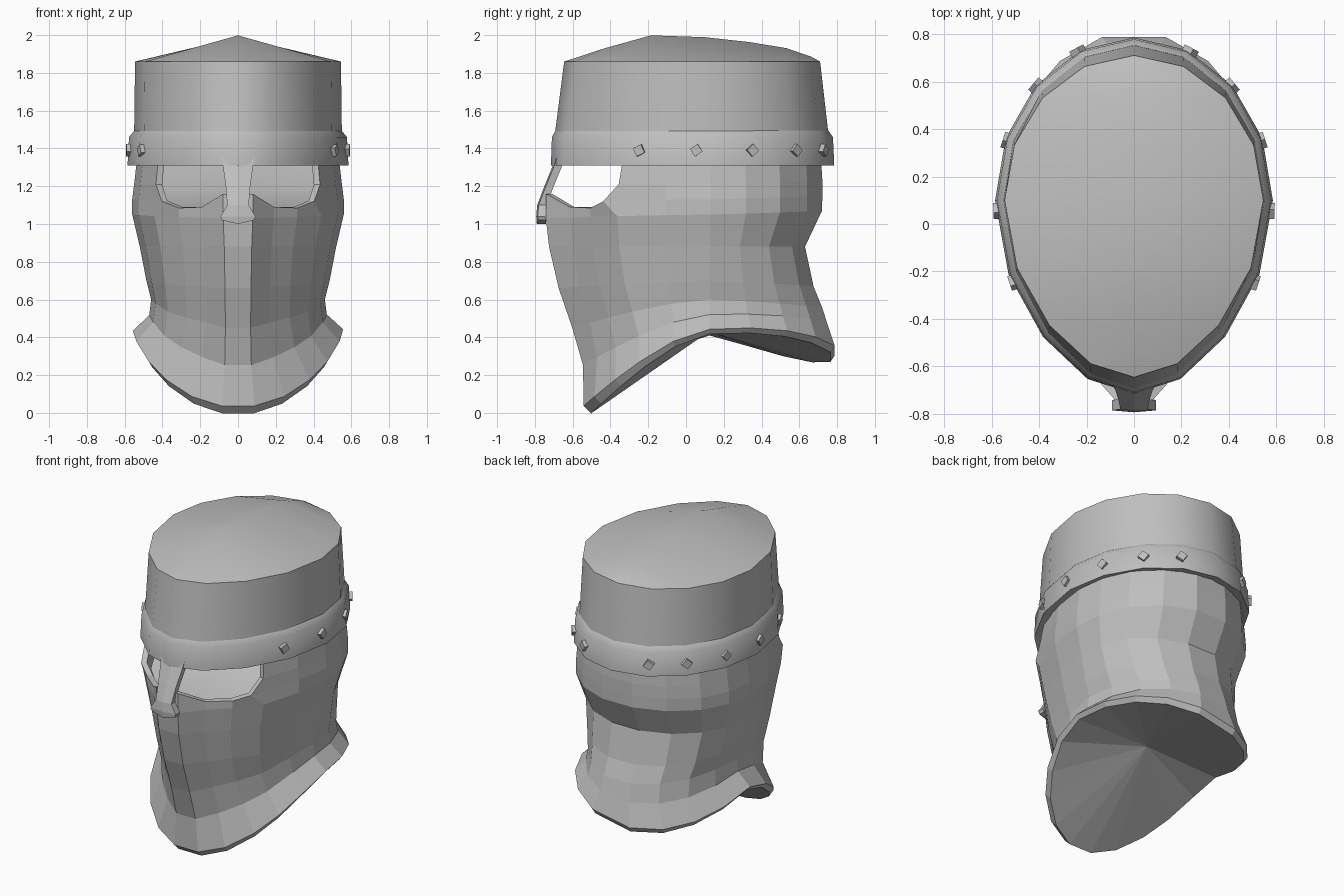
import bpy, bmesh, math
from mathutils import Matrix, Vector

if "Cube" in bpy.data.objects:
    bpy.data.objects.remove(bpy.data.objects["Cube"])

steel = bpy.data.materials.new("plain_grey_steel")
steel.use_nodes = True
grey = (0.52, 0.52, 0.52, 1)
steel.diffuse_color = grey
steel.node_tree.nodes["Principled BSDF"].inputs["Base Color"].default_value = grey

MID = 0.1  # y of the widest section


def finish(name, bm, smooth=0):
    bmesh.ops.recalc_face_normals(bm, faces=bm.faces)
    mesh = bpy.data.meshes.new(name)
    bm.to_mesh(mesh)
    bm.free()
    mesh.materials.append(steel)
    ob = bpy.data.objects.new(name, mesh)
    bpy.context.collection.objects.link(ob)
    if smooth:
        bpy.ops.object.select_all(action='DESELECT')
        ob.select_set(True)
        bpy.context.view_layer.objects.active = ob
        bpy.ops.object.shade_smooth_by_angle(angle=math.radians(smooth))
    return ob


def loft(bm, rings, skip=lambda row, col: False, closed=False):
    rows = [[bm.verts.new(p) for p in ring] for ring in rings]
    n = len(rows[0])
    for r in range(len(rows) if closed else len(rows) - 1):
        a, b = rows[r], rows[(r + 1) % len(rows)]
        for c in range(n):
            if not skip(r, c):
                d = (c + 1) % n
                bm.faces.new((a[c], a[d], b[d], b[c]))
    return rows


def place(u, v, w, front, back):
    return u * w, MID + (v * (back - MID) if v > 0 else -v * (front - MID))


def pinch(u, v):
    return u * (1 - 0.15 * v * v) if v < 0 else u


def oval(z, w, front, back, n=16):
    ring = []
    for i in range(n):
        a = math.tau * i / n
        u, v = math.sin(a), -math.cos(a)
        ring.append((*place(pinch(u, v), v, w, front, back), z))
    return ring


# Cap: tapered wall with a roof rising to a curved ridge
bm = bmesh.new()
rows = loft(bm, [oval(1.47, .55, -.695, .755), oval(1.86, .545, -.645, .71)])
edge = rows[1]
ridge_line = [(-.645, 1.86), (-.37, 1.95), (-.18, 2.0), (.2, 1.985), (.6, 1.92), (.71, 1.86)]


def ridge_height(y):
    for (y0, z0), (y1, z1) in zip(ridge_line, ridge_line[1:]):
        if y <= y1:
            return z0 + (z1 - z0) * (y - y0) / (y1 - y0)
    return ridge_line[-1][1]


half = len(edge) // 2
ridge = [edge[0]]
for i in range(1, half):
    y = edge[i].co.y
    ridge.append(bm.verts.new((0, y, ridge_height(y))))
ridge.append(edge[half])
for i in range(half):
    for side in (1, -1):
        loop = [edge[side * i], edge[side * (i + 1)], ridge[i + 1], ridge[i]]
        bm.faces.new(list(dict.fromkeys(loop)))
finish("cap", bm, 45)

# Brow band
bm = bmesh.new()
loft(bm, [oval(1.32, .53, -.67, .73), oval(1.31, .585, -.715, .785),
          oval(1.46, .577, -.71, .778), oval(1.495, .548, -.69, .753),
          oval(1.46, .53, -.67, .73)], closed=True)
finish("brow_band", bm, 36)

# Diamond studs around the band
bm = bmesh.new()
for k, y in enumerate((-.245, .055, .35, .58, .725)):
    depth = .685 if y > MID else .815
    v = (y - MID) / depth
    u = math.sqrt(1 - v * v)
    x = pinch(u, v) * .575
    for side in (1, -1):
        normal = Vector((side * x / .33, (y - MID) / depth ** 2, 0)).normalized()
        turn = normal.to_track_quat('X', 'Z').to_matrix().to_4x4()
        spin = Matrix.Rotation(math.radians(25 + 8 * k), 4, 'X')
        spot = Matrix.Translation(Vector((side * x, y, 1.39)) - normal * .006)
        bmesh.ops.create_cube(bm, size=.048, matrix=spot @ turn @ spin)
finish("band_studs", bm)

# Nose guard: (height, half width, outer y), with a pointed foot
bm = bmesh.new()
rings = []
for z, w, y, tip in ((1.37, .09, -.69, 0), (1.31, .08, -.705, 0), (1.2, .065, -.75, 0),
                     (1.1, .057, -.788, 0), (1.04, .093, -.793, 0), (1.02, .085, -.79, .02)):
    t = .05
    rings.append([(-w, y + .008, z), (0, y, z - tip), (w, y + .008, z),
                  (w, y + t, z), (0, y + t, z - tip), (-w, y + t, z)])
rows = loft(bm, rings)
for row in (rows[0], rows[-1]):
    bm.faces.new((row[0], row[1], row[4], row[5]))
    bm.faces.new((row[1], row[2], row[3], row[4]))
finish("nose_guard", bm)

# Neck and face guard: half outline from nose to nape
outline = [(.14, -1), (.34, -.85), (.56, -.72), (.79, -.55), (.94, -.25),
           (1, .05), (.96, .35), (.82, .64), (.55, .87), (.2, 1)]
angles = (9, 26, 43, 58, 75, 92, 110, 128, 146, 166)
eye_sill = {0: 1.16, 1: 1.09, 2: 1.085, 3: 1.12}
EYE_CORNER = 3


def guard_ring(zf, zs, zb, w, front, back, rounding, skew=0, eye=False):
    points = []
    for i, (u, v) in enumerate(outline):
        a = math.radians(angles[i])
        u += (math.sin(a) - u) * rounding
        v += (-math.cos(a) - v) * rounding
        z = zs + ((zf if v < 0 else zb) - zs) * abs(v) ** 1.4
        if eye:
            z = eye_sill.get(i, z)
            if i == EYE_CORNER:
                u, v = u - .07, v - .09
        x, y = place(u, v, w, front, back)
        points.append((x, y, z, skew * u * max(0, v)))
    left = [(x, y, z + s) for x, y, z, s in points]
    right = [(-x, y, z - s) for x, y, z, s in points]
    return left + right[::-1]


lip = guard_ring(-.01, .415, .29, .535, -.51, .785, 1, .11)
rings = [lip,
         guard_ring(.03, .44, .325, .557, -.55, .808, 1, .11),
         guard_ring(.25, .52, .46, .47, -.55, .76, .6, .05),
         guard_ring(.45, .6, .56, .46, -.605, .725, .3),
         guard_ring(.66, .7, .67, .485, -.675, .677, .1),
         guard_ring(.88, .88, .88, .52, -.725, .63, 0),
         guard_ring(1.03, 1.05, 1.07, .56, -.742, .72, 0),
         guard_ring(1.13, 1.13, 1.15, .56, -.742, .722, 0, 0, True),
         guard_ring(1.21, 1.21, 1.23, .55, -.73, .722, 0),
         guard_ring(1.34, 1.34, 1.34, .535, -.69, .715, 0)]
count = len(lip)
bm = bmesh.new()
loft(bm, rings, lambda r, c: r >= 7 and (c < EYE_CORNER or c >= count - EYE_CORNER - 1))
bmesh.ops.delete(bm, geom=[v for v in bm.verts if not v.link_faces], context='VERTS')
guard = finish("face_and_neck_guard", bm)
shell = guard.modifiers.new("thickness", 'SOLIDIFY')
shell.thickness = .035
shell.offset = -1

# Smooth lining rising behind the eye openings
bm = bmesh.new()
previous = None
for y, z, w in ((-.66, 1.05, .1), (-.4, 1.08, .36), (-.15, 1.18, .46), (.05, 1.34, .49)):
    row = [bm.verts.new((x, y, z)) for x in (-w, 0, w)]
    if previous:
        for c in (0, 1):
            bm.faces.new((previous[c], previous[c + 1], row[c + 1], row[c]))
    previous = row
finish("eye_lining", bm, 60)

# Closed underside fanned to one point
bm = bmesh.new()
verts = [bm.verts.new(p) for p in lip]
centre = bm.verts.new((0, .12, .43))
for i in range(count):
    bm.faces.new((verts[i], verts[(i + 1) % count], centre))
finish("underside", bm)
